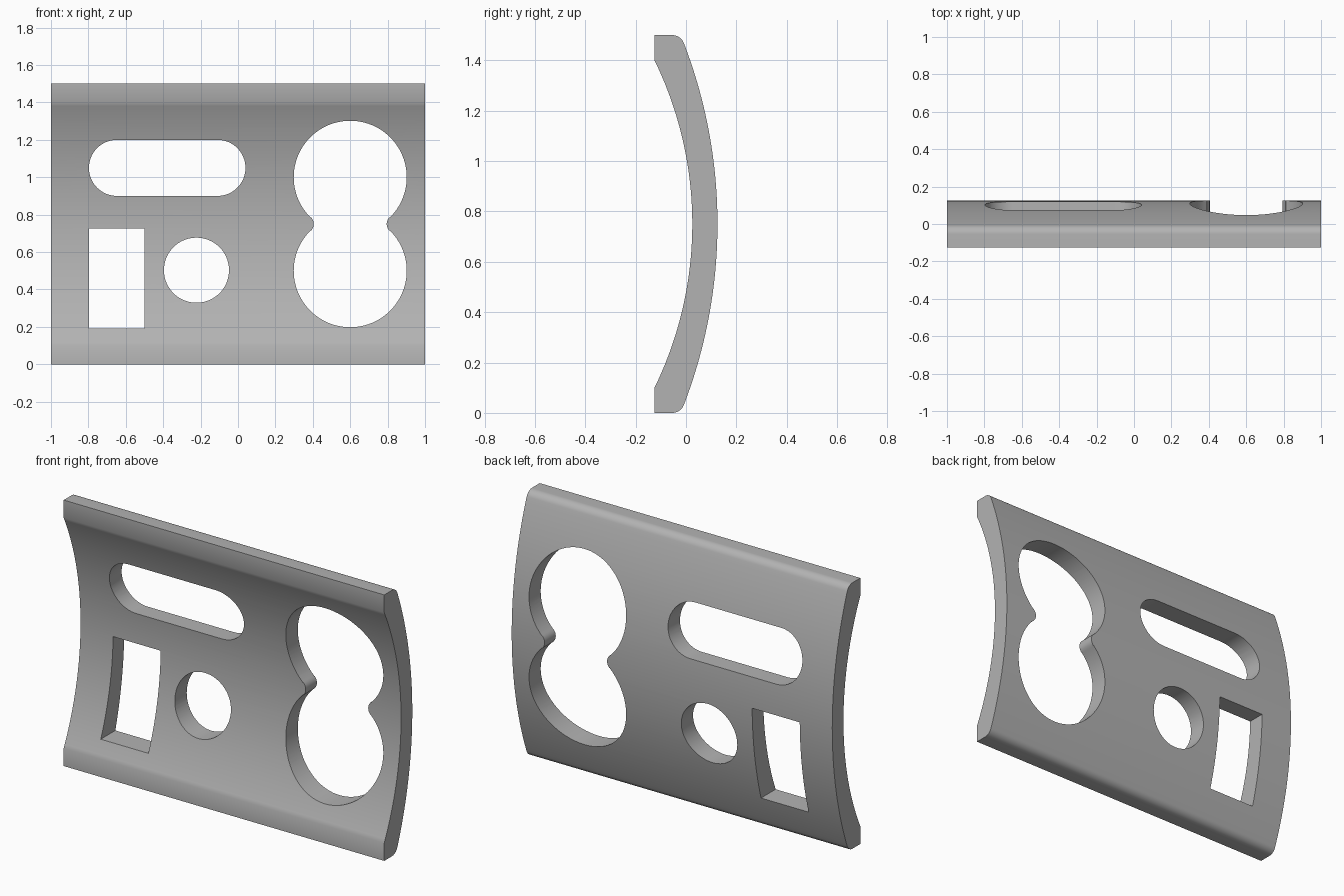
import bpy, bmesh
from math import sin, cos, asin, atan2, pi, radians
from mathutils import Vector

cube = bpy.data.objects.get("Cube")
if cube:
    bpy.data.objects.remove(cube, do_unlink=True)


def arc(cx, cy, r, a0, a1, n):
    """Points on an arc, angles in radians, both ends included."""
    return [(cx + r * cos(a0 + (a1 - a0) * i / n),
             cy + r * sin(a0 + (a1 - a0) * i / n)) for i in range(n + 1)]


def prism(bm, points, offset):
    """Close a loop of 3D points into a face and extrude it."""
    clean = [p for i, p in enumerate(points)
             if (Vector(p) - Vector(points[i - 1])).length > 1e-5]
    face = bm.faces.new([bm.verts.new(p) for p in clean])
    out = bmesh.ops.extrude_face_region(bm, geom=[face])
    moved = [g for g in out["geom"] if isinstance(g, bmesh.types.BMVert)]
    bmesh.ops.translate(bm, verts=moved, vec=offset)


def to_object(bm, name):
    bmesh.ops.recalc_face_normals(bm, faces=bm.faces)
    mesh = bpy.data.meshes.new(name)
    bm.to_mesh(mesh)
    bm.free()
    obj = bpy.data.objects.new(name, mesh)
    bpy.context.collection.objects.link(obj)
    return obj


# Curved plate: side profile in (y, z), symmetric about its middle height
MID, BACK, FRONT = 0.75, 0.125, -0.125
R_OUT, R_IN, FILLET = 2.0, 1.483, 0.05
cy_out, cy_in = BACK - R_OUT, 0.025 - R_IN
corner_z = MID - FILLET
a_out = asin(corner_z / (R_OUT - FILLET))
corner_y = cy_out + (R_OUT - FILLET) * cos(a_out)
a_in = asin(0.65 / R_IN)

profile = [(FRONT, 0.0)]
profile += arc(corner_y, FILLET, FILLET, -pi / 2, -a_out, 10)
profile += arc(cy_out, MID, R_OUT, -a_out, a_out, 64)
profile += arc(corner_y, 2 * MID - FILLET, FILLET, a_out, pi / 2, 10)
profile += [(FRONT, 2 * MID)]
inner = arc(cy_in, MID, R_IN, a_in, -a_in, 64)
inner[0], inner[-1] = (FRONT, inner[0][1]), (FRONT, inner[-1][1])
profile += inner

bm = bmesh.new()
prism(bm, [(-1, y, z) for y, z in profile], (2, 0, 0))
plate = to_object(bm, "curved_plate")

# Openings: outlines in (x, z)
slot = (arc(-0.11, 1.05, 0.15, -pi / 2, pi / 2, 32)
        + arc(-0.647, 1.05, 0.15, pi / 2, 3 * pi / 2, 32))
rectangle = [(-0.797, 0.19), (-0.5, 0.19), (-0.5, 0.727), (-0.797, 0.727)]
round_hole = arc(-0.222, 0.503, 0.174, 0, 2 * pi, 64)[:-1]

# Double round opening with a rounded waist
X, R, NECK, HALF, D = 0.6, 0.302, 0.05, 0.25, 0.245
t = atan2(HALF, D)
double_hole = (arc(X, MID + HALF, R, -t, pi + t, 72)
               + arc(X - D, MID, NECK, t, -t, 12)
               + arc(X, MID - HALF, R, pi - t, 2 * pi + t, 72)
               + arc(X + D, MID, NECK, pi + t, pi - t, 12))

bm = bmesh.new()
for outline in (slot, rectangle, round_hole, double_hole):
    prism(bm, [(x, -0.5, z) for x, z in outline], (0, 1, 0))
cutter = to_object(bm, "opening_cutter")
cutter.hide_render = True

cut = plate.modifiers.new("openings", "BOOLEAN")
cut.operation = "DIFFERENCE"
cut.solver = "EXACT"
cut.object = cutter
bpy.ops.object.select_all(action="DESELECT")
plate.select_set(True)
bpy.context.view_layer.objects.active = plate
bpy.ops.object.modifier_apply(modifier=cut.name)
bpy.data.objects.remove(cutter, do_unlink=True)

# Plain grey finish, smooth curves with crisp rims
grey = bpy.data.materials.new("plain grey")
grey.use_nodes = True
colour = (0.45, 0.45, 0.45, 1.0)
grey.diffuse_color = colour
grey.node_tree.nodes["Principled BSDF"].inputs["Base Color"].default_value = colour
plate.data.materials.clear()
plate.data.materials.append(grey)
for poly in plate.data.polygons:
    poly.material_index = 0
bpy.ops.object.shade_smooth_by_angle(angle=radians(30))
